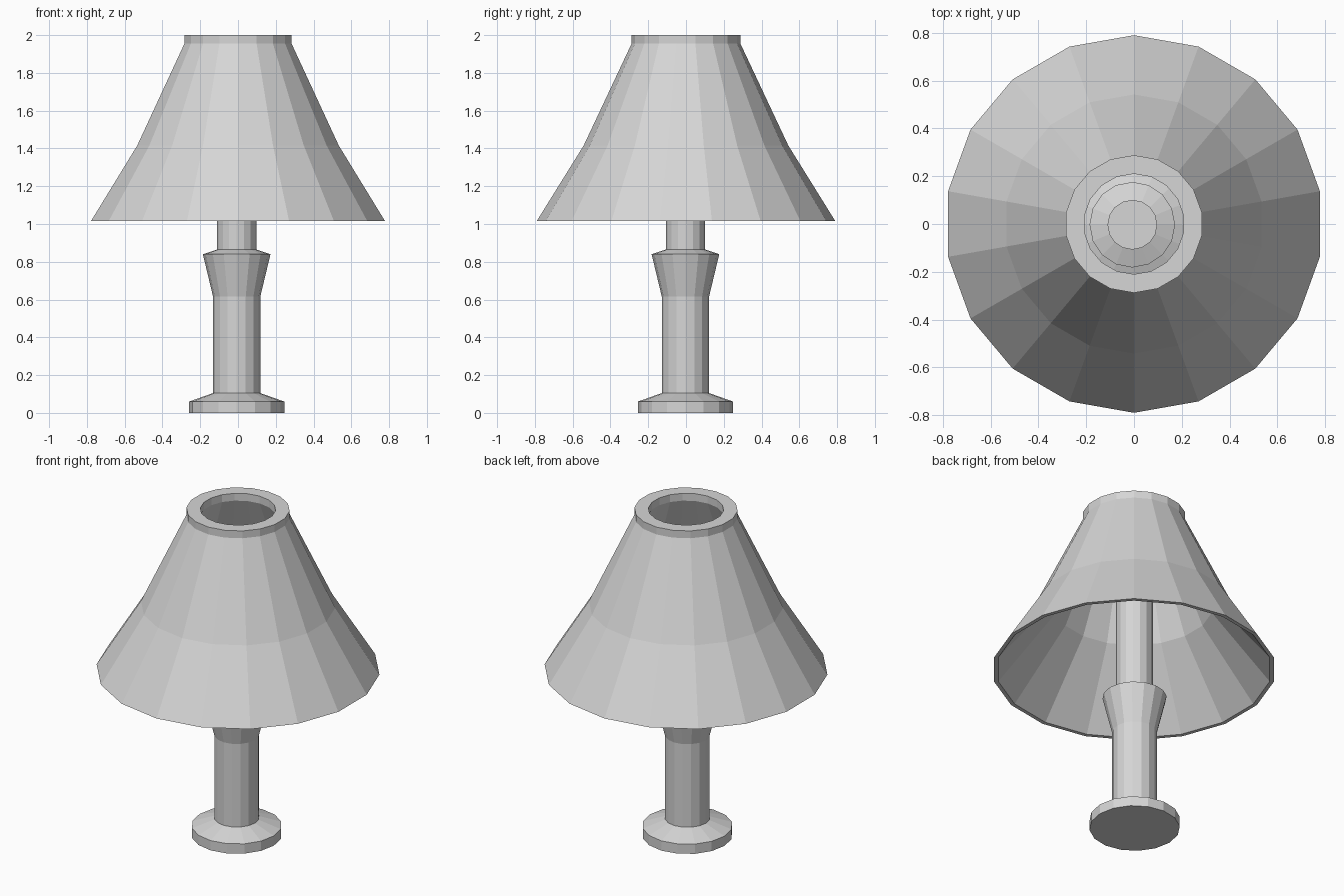
import bpy
import bmesh
import math

# Remove the default object
cube = bpy.data.objects.get("Cube")
if cube:
    bpy.data.objects.remove(cube, do_unlink=True)

# Single matte grey for the whole lamp
GREY = (0.67, 0.67, 0.67, 1)
grey = bpy.data.materials.new("light_grey")
grey.use_nodes = True
grey.diffuse_color = GREY
for node in grey.node_tree.nodes:
    if node.type == 'BSDF_PRINCIPLED':
        node.inputs["Base Color"].default_value = GREY
        node.inputs["Roughness"].default_value = 0.8


def lathe(name, profile, sides, closed, centre=(0, 0)):
    """Turn a (radius, height) profile; an open profile gets flat end caps."""
    bm = bmesh.new()
    rings = []
    for r, z in profile:
        ring = []
        for i in range(sides):
            a = math.pi / 2 + math.tau * i / sides
            ring.append(bm.verts.new((r * math.cos(a), r * math.sin(a), z)))
        rings.append(ring)
    pairs = list(zip(rings, rings[1:]))
    if closed:
        pairs.append((rings[-1], rings[0]))
    else:
        bm.faces.new(rings[0])
        bm.faces.new(rings[-1])
    for low, high in pairs:
        for i in range(sides):
            j = (i + 1) % sides
            bm.faces.new((low[i], low[j], high[j], high[i]))
    bmesh.ops.recalc_face_normals(bm, faces=bm.faces)
    mesh = bpy.data.meshes.new(name)
    bm.to_mesh(mesh)
    bm.free()
    mesh.materials.append(grey)
    obj = bpy.data.objects.new(name, mesh)
    obj.location = (*centre, 0)
    bpy.context.collection.objects.link(obj)
    return obj


# Stand: foot, column, flared collar and neck
lathe("lamp_stand", [
    (0.252, 0), (0.252, 0.06), (0.125, 0.105),
    (0.125, 0.615), (0.179, 0.84), (0.104, 0.865), (0.104, 1.6),
], 16, False, (-0.007, -0.003))

# Shade: flared shell, thin at the bottom and thicker towards the rim
lathe("lamp_shade", [
    (0.79, 1.016), (0.542, 1.415), (0.288, 1.955), (0.288, 2.0),
    (0.21, 2.0), (0.21, 1.955), (0.44, 1.425), (0.767, 1.016),
], 18, True)
